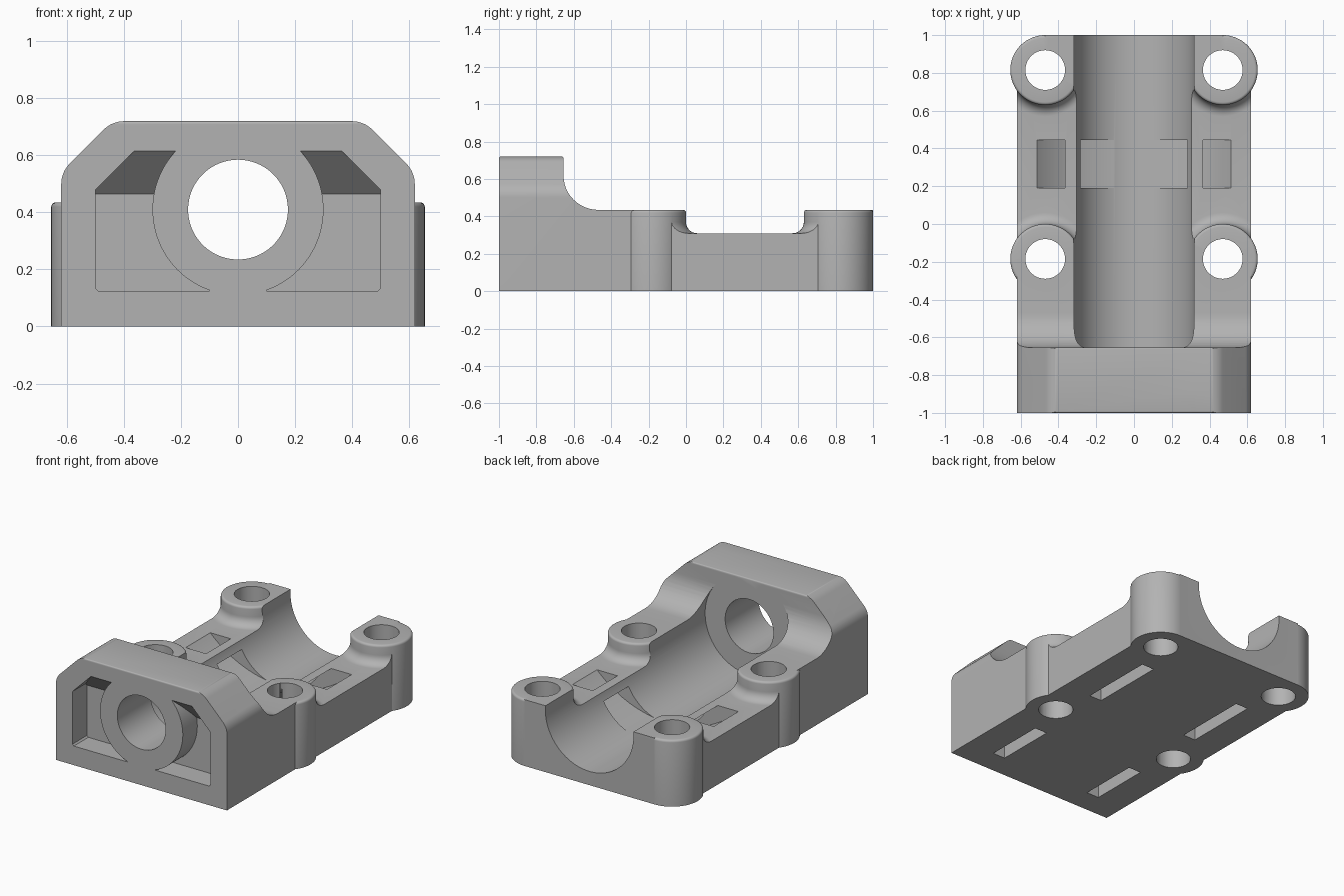
import bpy, bmesh, math
from mathutils import Vector, Matrix

if "Cube" in bpy.data.objects:
    bpy.data.objects.remove(bpy.data.objects["Cube"], do_unlink=True)

grey = bpy.data.materials.new("matte grey")
grey.use_nodes = True
grey.diffuse_color = (0.45, 0.45, 0.45, 1)
grey.node_tree.nodes["Principled BSDF"].inputs["Base Color"].default_value = (0.45, 0.45, 0.45, 1)

HALF, TOP, LOW, HEAD = 0.62, 0.435, 0.31, 0.72     # half width and the three deck heights
BORE_Z, BORE_R = 0.41, 0.32
BOSS_X, BOSS_R = 0.47, 0.185
BOSS_Y = (-0.185, 0.815)


def make(name, bm):
    bmesh.ops.recalc_face_normals(bm, faces=bm.faces)
    mesh = bpy.data.meshes.new(name)
    bm.to_mesh(mesh)
    bm.free()
    mesh.materials.append(grey)
    ob = bpy.data.objects.new(name, mesh)
    bpy.context.collection.objects.link(ob)
    return ob


def add_prism(bm, pts, axis, lo, hi):
    """Extrude a 2D outline along one axis."""
    place = {"x": lambda a, b: (lo, a, b), "y": lambda a, b: (a, lo, b), "z": lambda a, b: (a, b, lo)}[axis]
    face = bm.faces.new([bm.verts.new(place(*p)) for p in pts])
    new = bmesh.ops.extrude_face_region(bm, geom=[face])["geom"]
    step = Vector([(hi - lo) * (axis == k) for k in "xyz"])
    bmesh.ops.translate(bm, vec=step, verts=[v for v in new if isinstance(v, bmesh.types.BMVert)])


def prism(name, pts, axis, lo, hi):
    bm = bmesh.new()
    add_prism(bm, pts, axis, lo, hi)
    return make(name, bm)


def rect(a0, a1, b0, b1):
    return [(a0, b0), (a1, b0), (a1, b1), (a0, b1)]


def arc(cx, cy, r, a0, a1, n=12):
    angles = [math.radians(a0 + (a1 - a0) * i / n) for i in range(n + 1)]
    return [(cx + r * math.cos(a), cy + r * math.sin(a)) for a in angles]


def circle(cx, cy, r, n=96):
    return arc(cx, cy, r, 0, 360, n)[:-1]


def rounded(x0, x1, y0, y1, r):
    return (arc(x1 - r, y1 - r, r, 0, 90, 6) + arc(x0 + r, y1 - r, r, 90, 180, 6)
            + arc(x0 + r, y0 + r, r, 180, 270, 6) + arc(x1 - r, y0 + r, r, 270, 360, 6))


def lathes(name, profile):
    """Spin a (radius, z) profile at each of the four boss centres."""
    bm = bmesh.new()
    for sx in (-1, 1):
        for y in BOSS_Y:
            verts = [bm.verts.new((r, 0, z)) for r, z in profile]
            edges = [bm.edges.new(p) for p in zip(verts, verts[1:])]
            out = bmesh.ops.spin(bm, geom=verts + edges, cent=(0, 0, 0), axis=(0, 0, 1),
                                 angle=math.tau, steps=72, use_duplicate=False)
            fresh = [v for v in bm.verts if not v.tag]
            bmesh.ops.translate(bm, vec=(sx * BOSS_X, y, 0), verts=fresh)
            for v in fresh:
                v.tag = True
    bmesh.ops.remove_doubles(bm, verts=bm.verts, dist=0.0005)
    return make(name, bm)


def combine(target, tool, how):
    mod = target.modifiers.new(how, "BOOLEAN")
    mod.operation, mod.object, mod.solver = how, tool, "EXACT"
    bpy.context.view_layer.objects.active = target
    bpy.ops.object.modifier_apply(modifier=mod.name)
    bpy.data.objects.remove(tool, do_unlink=True)


# Body: side outline trimmed by the chamfered front outline
cove = arc(-0.47, 0.62, BOSS_R, 180, 270)
side = [(-1, 0), (BOSS_Y[1], 0), (BOSS_Y[1], LOW), (BOSS_Y[0], LOW), (BOSS_Y[0], TOP)]
side += cove[::-1] + arc(-0.665, HEAD - 0.01, 0.01, 0, 90, 4) + arc(-0.99, HEAD - 0.01, 0.01, 90, 180, 4)
body = prism("bearing_housing", side, "x", -0.8, 0.8)
corner = arc(HALF - 0.1, 0.5, 0.1, 0, 45, 8) + arc(0.4, HEAD - 0.1, 0.1, 45, 90, 8)
front = [(HALF, 0)] + corner + [(-x, z) for x, z in corner[::-1]] + [(-HALF, 0)]
combine(body, prism("front_outline", front, "y", -1.2, 1.2), "INTERSECT")

# Back wall between the rear bosses
combine(body, prism("back_wall", rect(-BOSS_X, BOSS_X, BOSS_Y[1] - 0.02, 1), "z", 0, TOP), "UNION")

# Coves where the bosses rise from the low deck
flare = [(0, 0.2), (BOSS_R + 0.06, 0.2)] + arc(BOSS_R + 0.06, LOW + 0.06, 0.06, 270, 180, 8) + [(0, LOW + 0.06)]
skirts = lathes("boss_coves", flare)
combine(skirts, prism("cove_limit", rect(-HALF, HALF, BOSS_Y[0], BOSS_Y[1]), "z", 0, 1), "INTERSECT")
combine(body, skirts, "UNION")

# Screw bosses with softened rims
rim = arc(BOSS_R - 0.015, TOP - 0.015, 0.015, 0, 90, 4)
combine(body, lathes("bosses", [(0, 0), (BOSS_R, 0)] + rim + [(0, TOP)]), "UNION")

# Bearing channel, rod hole and screw holes
combine(body, prism("channel", circle(0, BORE_Z, BORE_R, 128), "y", -0.655, 1.2), "DIFFERENCE")
combine(body, prism("rod_hole", circle(0, BORE_Z, 0.175), "y", -1.2, -0.5), "DIFFERENCE")
bm = bmesh.new()
for sx in (-1, 1):
    for y in BOSS_Y:
        add_prism(bm, circle(sx * BOSS_X, y, 0.105, 64), "z", -0.1, 0.6)
combine(body, make("screw_holes", bm), "DIFFERENCE")

# Curved strap tunnel under the channel
ring = arc(0, 0.83, 0.73, 215, 325, 64) + arc(0, 0.83, 0.635, 325, 215, 64)
tunnel = prism("strap_tunnel", ring, "y", 0.1, 0.6)
combine(tunnel, prism("tunnel_limit", rounded(-0.8, 0.8, 0.19, 0.445, 0.01), "z", -1, 1), "INTERSECT")
combine(body, tunnel, "DIFFERENCE")

# Front pockets with a sloping ceiling, kept clear of the round collar
bm = bmesh.new()
outline = [(0.1, 0.125), (0.49, 0.125), (0.5, 0.135), (0.5, 0.48), (0.365, 0.615), (0.1, 0.615)]
add_prism(bm, outline, "y", -1.1, -0.85)
add_prism(bm, [(-x, z) for x, z in outline], "y", -1.1, -0.85)
pockets = make("front_pockets", bm)
slope = [(-1.2, 0), (-0.8, 0), (-0.8, 0.415), (-1, 0.615), (-1.2, 0.615)]
combine(pockets, prism("pocket_ceiling", slope, "x", -1, 1), "INTERSECT")
combine(pockets, prism("collar", circle(0, BORE_Z, 0.3), "y", -1.3, -0.7), "DIFFERENCE")
combine(body, pockets, "DIFFERENCE")

# Blind slots in the underside
bm = bmesh.new()
for sx in (-1, 1):
    for y0, y1 in ((-0.84, -0.44), (0.08, 0.58)):
        add_prism(bm, rect(sx * 0.375 - 0.045, sx * 0.375 + 0.045, y0, y1), "z", -0.1, 0.12)
combine(body, make("underside_slots", bm), "DIFFERENCE")

# Smooth curved faces, sharp edges
bpy.ops.object.select_all(action="DESELECT")
body.select_set(True)
bpy.context.view_layer.objects.active = body
bpy.ops.object.shade_smooth_by_angle(angle=math.radians(30))
